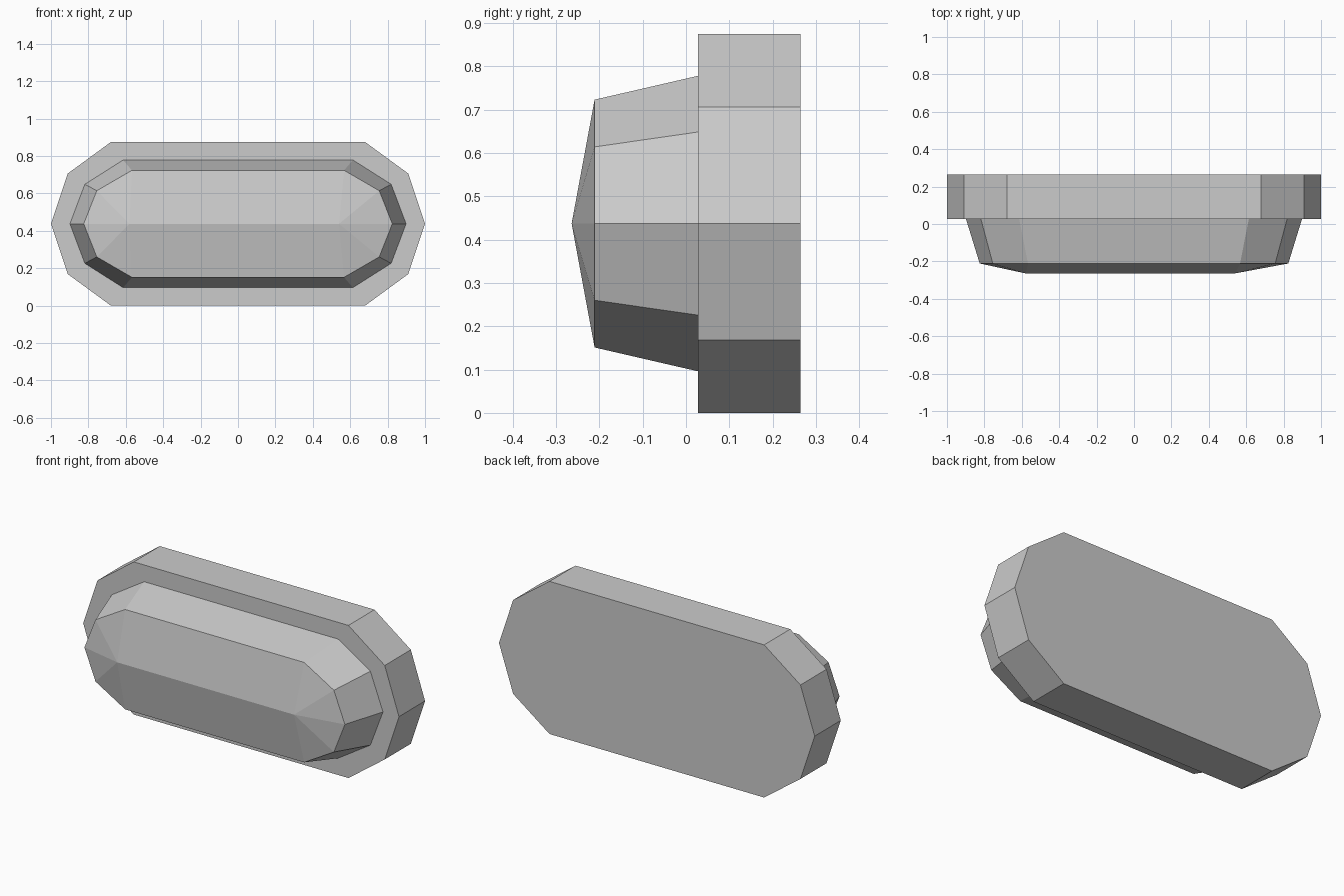
import bpy
import bmesh

if "Cube" in bpy.data.objects:
    bpy.data.objects.remove(bpy.data.objects["Cube"], do_unlink=True)

MID_Z = 0.437

grey = bpy.data.materials.new("light_grey")
grey.use_nodes = True
colour = (0.6, 0.6, 0.6, 1)
grey.diffuse_color = colour
grey.node_tree.nodes["Principled BSDF"].inputs["Base Color"].default_value = colour


def ring(bm, quarter, y):
    """Mirror a quarter outline (top corner to side tip) into a full loop."""
    top, shoulder, tip = quarter
    right = [top, shoulder, tip, (shoulder[0], -shoulder[1]), (top[0], -top[1])]
    left = [(-x, z) for x, z in reversed(right)]
    return [bm.verts.new((x, y, MID_Z + z)) for x, z in right + left]


def bridge(bm, a, b):
    n = len(a)
    for i in range(n):
        j = (i + 1) % n
        bm.faces.new((a[i], a[j], b[j], b[i]))


def finish(bm, name):
    bmesh.ops.recalc_face_normals(bm, faces=bm.faces)
    mesh = bpy.data.meshes.new(name)
    bm.to_mesh(mesh)
    bm.free()
    mesh.materials.append(grey)
    obj = bpy.data.objects.new(name, mesh)
    bpy.context.collection.objects.link(obj)
    return obj


# Mounting plate
bm = bmesh.new()
outline = [(0.68, 0.437), (0.91, 0.269), (1.0, 0)]
front = ring(bm, outline, 0.028)
back = ring(bm, outline, 0.264)
bridge(bm, front, back)
bm.faces.new(front)
bm.faces.new(back)
finish(bm, "back_plate")

# Tapered lens with a shallow ridged front
bm = bmesh.new()
base = ring(bm, [(0.615, 0.342), (0.82, 0.212), (0.9, 0)], 0.028)
rim = ring(bm, [(0.567, 0.286), (0.755, 0.177), (0.825, 0)], -0.211)
bridge(bm, base, rim)
ridge_right = bm.verts.new((0.54, -0.264, MID_Z))
ridge_left = bm.verts.new((-0.58, -0.264, MID_Z))
for start, apex in ((0, ridge_right), (5, ridge_left)):
    for i in range(start, start + 4):
        bm.faces.new((rim[i], rim[i + 1], apex))
bm.faces.new((rim[4], rim[5], ridge_left, ridge_right))
bm.faces.new((rim[9], rim[0], ridge_right, ridge_left))
# Back cap, sunk into the plate
bm.faces.new(base)
lens = finish(bm, "lens")
for v in lens.data.vertices:
    if v.co.y > 0:
        v.co.y += 0.004
